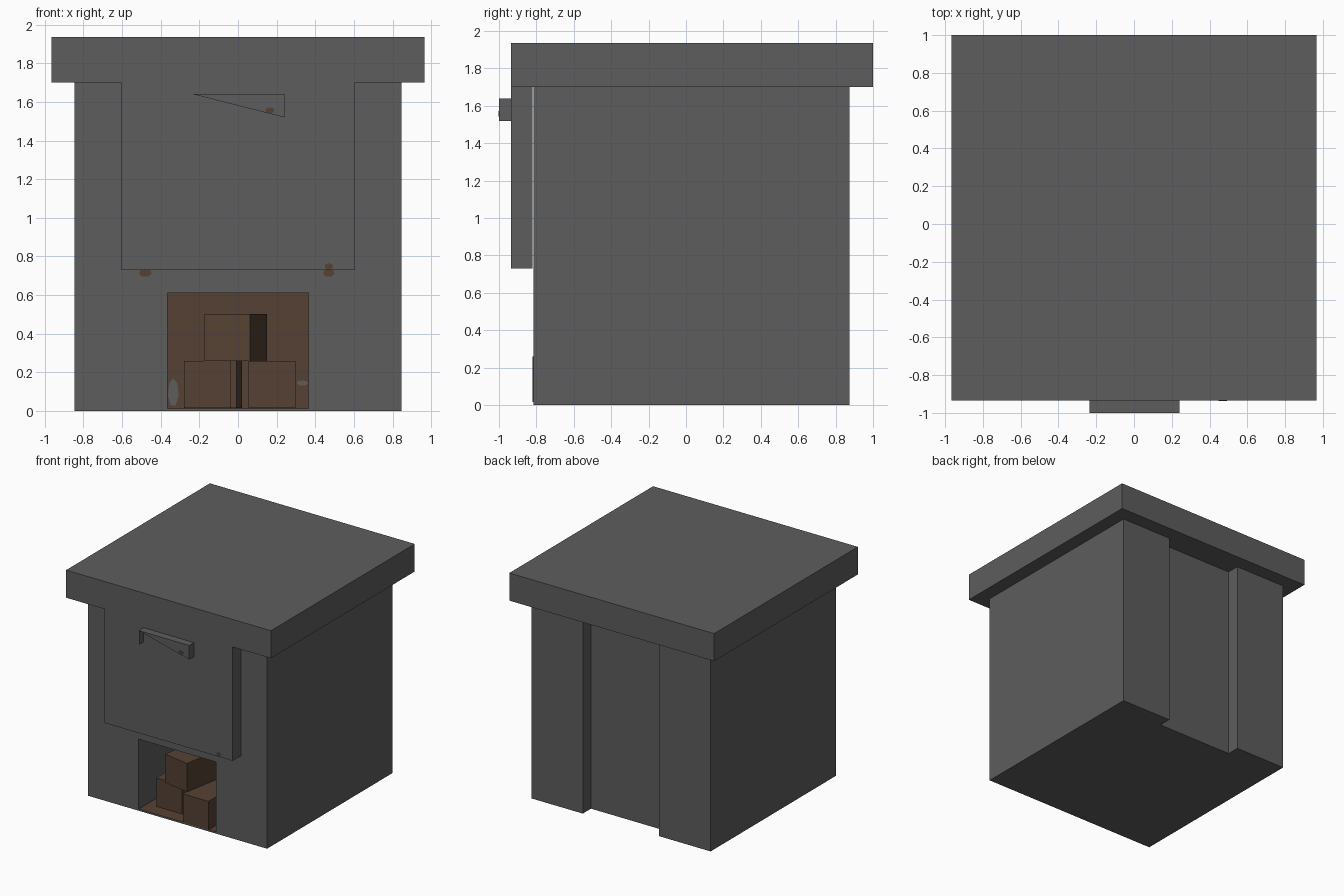
import bpy, bmesh, math
from mathutils import Matrix, Vector

if "Cube" in bpy.data.objects:
    bpy.data.objects.remove(bpy.data.objects["Cube"], do_unlink=True)


def material(name, rgb):
    m = bpy.data.materials.new(name)
    m.use_nodes = True
    m.diffuse_color = (*rgb, 1)
    bsdf = next(n for n in m.node_tree.nodes if n.type == 'BSDF_PRINCIPLED')
    bsdf.inputs["Base Color"].default_value = (*rgb, 1)
    return m


GREY = material("stone grey", (0.110, 0.110, 0.110))
BROWN = material("wood brown", (0.092, 0.053, 0.033))


def make(name, bm, *mats):
    me = bpy.data.meshes.new(name)
    bm.to_mesh(me)
    bm.free()
    for m in mats:
        me.materials.append(m)
    ob = bpy.data.objects.new(name, me)
    bpy.context.scene.collection.objects.link(ob)
    return ob


def box(name, lo, hi, mat):
    lo, hi = Vector(lo), Vector(hi)
    bm = bmesh.new()
    bmesh.ops.create_cube(bm, size=1, matrix=Matrix.Translation((lo + hi) / 2)
                          @ Matrix.Diagonal((*(hi - lo), 1)))
    return make(name, bm, mat)


# Body with a fuel recess in front and a full-height channel in the back
body = box("body", (-0.845, -0.815, 0), (0.845, 0.875, 1.70), GREY)
body.data.materials.append(BROWN)
cuts = [box("recess_cutter", (-0.365, -1, 0.014), (0.365, -0.065, 0.61), GREY),
        box("channel_cutter", (-0.36, 0.765, -0.2), (0.36, 1.2, 1.9), GREY)]
for c in cuts:
    mod = body.modifiers.new(c.name, 'BOOLEAN')
    mod.object, mod.operation, mod.solver = c, 'DIFFERENCE', 'EXACT'
deps = bpy.context.evaluated_depsgraph_get()
carved = bpy.data.meshes.new_from_object(body.evaluated_get(deps))
body.modifiers.clear()
body.data = carved
for c in cuts:
    bpy.data.objects.remove(c, do_unlink=True)

# Recess floor and back wall are brown
for p in carved.polygons:
    floor = p.normal.z > 0.9 and p.center.z < 0.1
    back = p.normal.y < -0.9 and p.center.y > -0.5
    p.material_index = 1 if floor or back else 0

# Overhanging top and raised door
box("top_slab", (-0.965, -0.935, 1.70), (0.965, 1.0, 1.935), GREY)
box("door", (-0.605, -0.935, 0.73), (0.605, -0.822, 1.70), GREY)

# Handle: a shallow open shell with a triangular front
bm = bmesh.new()
x0, x1, yf, yb, z0, z1 = -0.235, 0.24, -1.0, -0.935, 1.52, 1.64
for pts in ([(x0, yf, z1), (x1, yf, z1), (x1, yb, z1), (x0, yb, z1)],
            [(x0, yf, z0), (x0, yf, z1), (x0, yb, z1), (x0, yb, z0)],
            [(x1, yf, z0), (x1, yb, z0), (x1, yb, z1), (x1, yf, z1)],
            [(x0, yf, z1), (x1, yf, z0), (x1, yf, z1)]):
    bm.faces.new([bm.verts.new(p) for p in pts])
bmesh.ops.remove_doubles(bm, verts=bm.verts, dist=1e-5)
make("handle", bm, GREY)


# Logs, each placed by its front left lower corner and turned about it
def log(name, x, y, z, turn, length):
    ob = box(name, (0, 0, 0), (0.242, length, 0.243), BROWN)
    ob.data.transform(Matrix.Translation((x, y, z))
                      @ Matrix.Rotation(math.radians(turn), 4, 'Z'))


log("right_log", 0.055, -0.822, 0.016, 0, 0.5)
log("left_log", -0.28, -0.70, 0.016, 0, 0.5)
log("rear_log", -0.235, -0.185, 0.016, -20, 0.08)
log("upper_log", -0.175, -0.735, 0.26, -10, 0.5)


# Small flat stains
def stain(name, x, y, z, rx, rz, mat):
    bm = bmesh.new()
    bmesh.ops.create_cone(bm, cap_ends=True, segments=7, radius1=1, radius2=1, depth=1,
                          matrix=Matrix.Translation((x, y, z))
                          @ Matrix.Diagonal((rx, 0.003, rz, 1))
                          @ Matrix.Rotation(math.pi / 2, 4, 'X'))
    make(name, bm, mat)


stain("left_stain", 0.47, -0.815, 0.715, 0.03, 0.022, BROWN)
stain("door_stain", 0.47, -0.935, 0.748, 0.022, 0.018, BROWN)
stain("right_stain", -0.48, -0.815, 0.715, 0.034, 0.022, BROWN)
stain("handle_stain", 0.165, -1.0, 1.556, 0.024, 0.016, BROWN)
stain("recess_stain_right", -0.335, -0.065, 0.095, 0.028, 0.075, GREY)
stain("recess_stain_left", 0.333, -0.065, 0.145, 0.03, 0.014, GREY)
